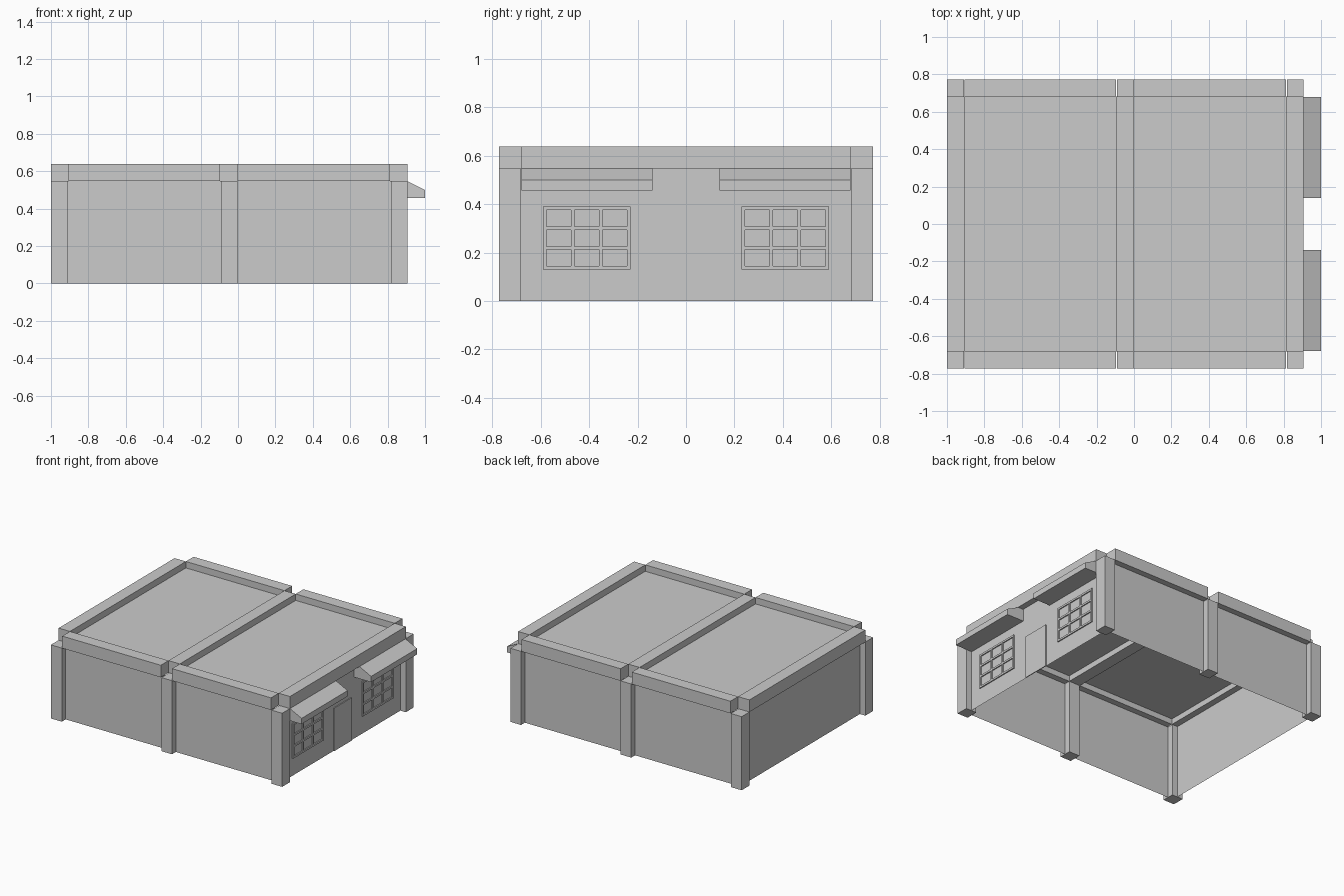
import bpy, bmesh

if "Cube" in bpy.data.objects:
    bpy.data.objects.remove(bpy.data.objects["Cube"])

Z_PILLAR, Z_ROOF, Z_TOP = 0.548, 0.59, 0.638
Y_OUT, Y_IN = 0.773, 0.682
WALL_X, WALL_Y = 0.86, 0.728


def mesh_object(name, verts, faces):
    mesh = bpy.data.meshes.new(name)
    mesh.from_pydata(verts, [], faces)
    bm = bmesh.new()
    bm.from_mesh(mesh)
    bmesh.ops.recalc_face_normals(bm, faces=bm.faces)
    bm.to_mesh(mesh)
    bm.free()
    obj = bpy.data.objects.new(name, mesh)
    bpy.context.collection.objects.link(obj)
    return obj


def prism(name, profile, y0, y1):
    """Extrude an (x, z) profile from y0 to y1."""
    n = len(profile)
    verts = [(x, y, z) for y in (y0, y1) for x, z in profile]
    sides = [(i, (i + 1) % n, n + (i + 1) % n, n + i) for i in range(n)]
    return mesh_object(name, verts, sides + [tuple(range(n)), tuple(range(n, 2 * n))])


def box(name, x0, x1, y0, y1, z0, z1):
    return prism(name, [(x0, z0), (x1, z0), (x1, z1), (x0, z1)], y0, y1)


# Pillars in two rows of three
for x0, x1 in ((-1, -0.91), (-0.09, -0.003), (0.818, 0.905)):
    for y0, y1 in ((-Y_OUT, -Y_IN), (Y_IN, Y_OUT)):
        box("pillar", x0, x1, y0, y1, 0, Z_PILLAR)

# Parapet beams across the depth
for x0, x1 in ((-1, -0.907), (-0.095, -0.002), (0.813, 0.905)):
    box("cross_beam", x0, x1, -Y_IN, Y_IN, Z_PILLAR, Z_TOP)

# Parapet beams along the front and back, and the sunken roof panels
for x0, x1 in ((-0.907, -0.095), (-0.002, 0.813)):
    for y0, y1 in ((-Y_OUT, -Y_IN), (Y_IN, Y_OUT)):
        box("long_beam", x0, x1, y0, y1, Z_PILLAR, Z_TOP)
    mesh_object("roof_panel", [(x0, -Y_IN, Z_ROOF), (x1, -Y_IN, Z_ROOF),
                               (x1, Y_IN, Z_ROOF), (x0, Y_IN, Z_ROOF)], [(0, 1, 2, 3)])

# Walls set back to the middle of the pillars
corners = [(-0.955, -WALL_Y), (WALL_X, -WALL_Y), (WALL_X, WALL_Y), (-0.955, WALL_Y)]
for name, i in (("front_wall", 0), ("right_wall", 1), ("back_wall", 2), ("left_wall", 3)):
    a, b = corners[i], corners[(i + 1) % 4]
    mesh_object(name, [(*a, 0), (*b, 0), (*b, Z_PILLAR), (*a, Z_PILLAR)], [(0, 1, 2, 3)])

# Door panel
box("door", WALL_X, WALL_X + 0.006, -0.105, 0.105, 0, 0.32)

# Awnings and window grids on either side of the door
awning = [(WALL_X, 0.547), (0.905, 0.547), (1, 0.5), (1, 0.457), (WALL_X, 0.457)]
bar, w0, w1, z0, z1 = 0.014, 0.23, 0.59, 0.13, 0.39
for s in (-1, 1):
    prism("awning", awning, s * 0.138, s * 0.68)
    for i in range(4):
        y = w0 + (w1 - w0 - bar) * i / 3
        z = z0 + (z1 - z0 - bar) * i / 3
        box("window_upright", WALL_X, WALL_X + 0.008, s * y, s * (y + bar), z0, z1)
        box("window_rail", WALL_X, WALL_X + 0.008, s * w0, s * w1, z, z + bar)
